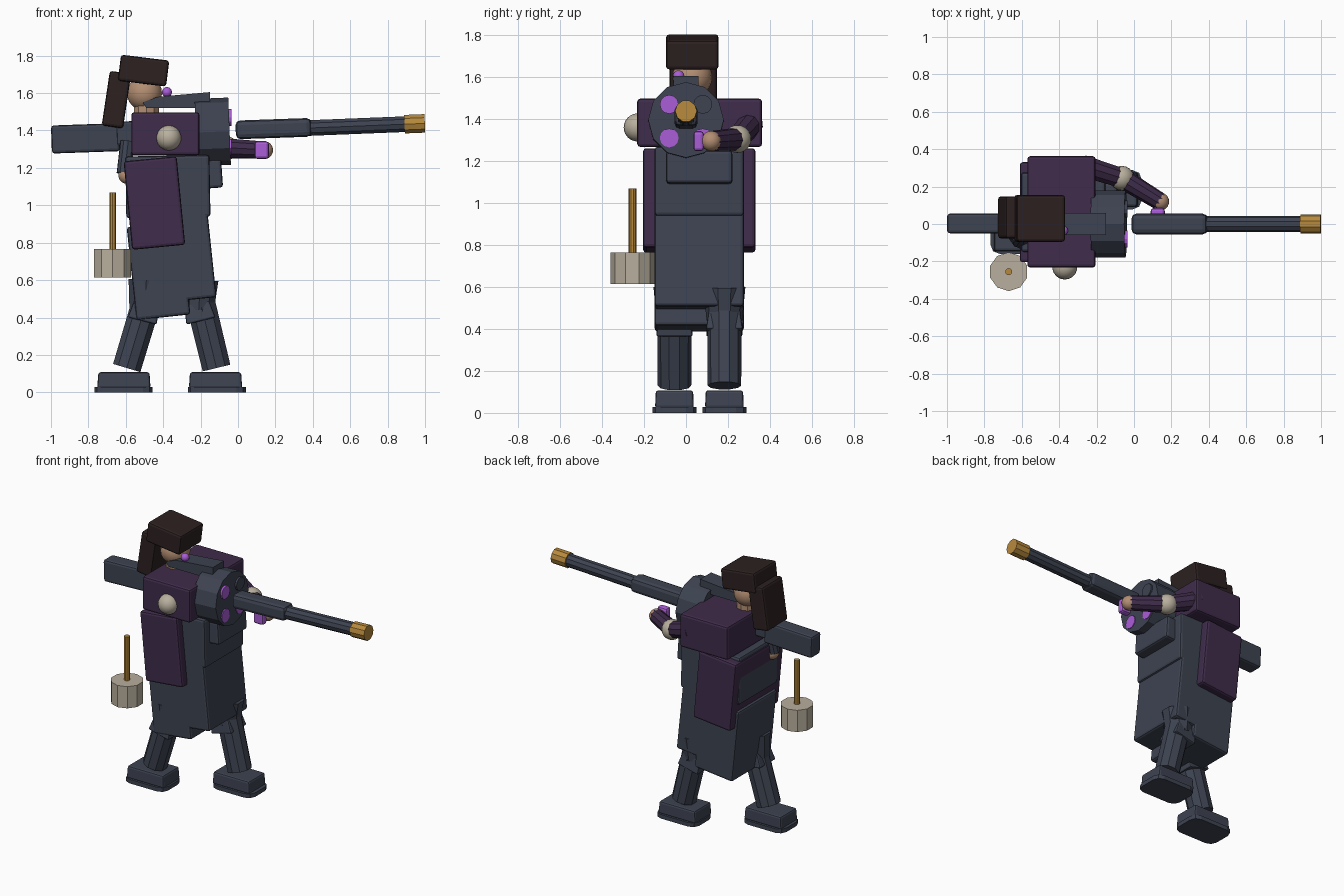
import bpy, bmesh, math
from mathutils import Vector

if "Cube" in bpy.data.objects:
    bpy.data.objects.remove(bpy.data.objects["Cube"], do_unlink=True)


def material(name, r, g, b):
    m = bpy.data.materials.new(name)
    m.use_nodes = True
    m.diffuse_color = (r, g, b, 1)
    m.node_tree.nodes["Principled BSDF"].inputs["Base Color"].default_value = (r, g, b, 1)
    return m


SLATE = material("slate", .047, .056, .082)
PLUM = material("plum", .05, .025, .07)
BLACK = material("dark brown", .026, .015, .015)
CREAM = material("cream", .48, .43, .34)
GOLD = material("gold", .47, .25, .045)
SKIN = material("skin", .45, .27, .17)
VIOLET = material("violet", .40, .11, .68)


def finish(name, bm, mat, smooth=False):
    mesh = bpy.data.meshes.new(name)
    bmesh.ops.recalc_face_normals(bm, faces=bm.faces)
    bm.to_mesh(mesh)
    bm.free()
    mesh.materials.append(mat)
    if smooth:
        mesh.shade_smooth()
    ob = bpy.data.objects.new(name, mesh)
    bpy.context.collection.objects.link(ob)
    return ob


def box(name, centre, size, mat, tilt=0, bevel=.015, taper=1):
    """Bevelled box, tilted about y; taper scales the top."""
    bm = bmesh.new()
    bmesh.ops.create_cube(bm, size=1)
    for v in bm.verts:
        k = taper if v.co.z > 0 else 1
        v.co = Vector((v.co.x * size[0] * k, v.co.y * size[1] * k, v.co.z * size[2]))
    ob = finish(name, bm, mat)
    ob.location = centre
    ob.rotation_euler.y = math.radians(tilt)
    if bevel:
        mod = ob.modifiers.new("soft edges", "BEVEL")
        mod.width = bevel
        mod.segments = 2
    return ob


def rod(name, a, b, r1, mat, r2=None, sides=10):
    """Faceted cylinder or cone between two points."""
    a, b = Vector(a), Vector(b)
    bm = bmesh.new()
    bmesh.ops.create_cone(bm, cap_ends=True, segments=sides, radius1=r1,
                          radius2=r1 if r2 is None else r2, depth=(b - a).length)
    bmesh.ops.rotate(bm, verts=bm.verts, matrix=Vector((0, 0, 1)).rotation_difference(b - a).to_matrix())
    ob = finish(name, bm, mat)
    ob.location = (a + b) / 2
    return ob


def ball(name, centre, r, mat):
    bm = bmesh.new()
    bmesh.ops.create_uvsphere(bm, u_segments=18, v_segments=12, radius=r)
    ob = finish(name, bm, mat, True)
    ob.location = centre
    return ob


# Head
box("hat", (-.505, .03, 1.72), (.26, .25, .14), BLACK, 7)
box("back_hair", (-.65, .035, 1.565), (.115, .225, .295), BLACK, 8.5)
ball("head", (-.5, .03, 1.6), .095, SKIN)
rod("neck", (-.49, .03, 1.45), (-.49, .03, 1.54), .07, SKIN)
ball("eye", (-.38, -.035, 1.605), .027, VIOLET)

# Body and coat
box("shoulder_block", (-.388, .065, 1.382), (.365, .595, .23), PLUM)
box("coat_cape", (-.447, .063, 1.012), (.285, .535, .475), PLUM, -5.5)
box("torso", (-.375, .063, 1.1), (.45, .425, .33), SLATE, -1)
box("chest_pouch", (-.2, .063, 1.165), (.23, .315, .155), SLATE, -4)
box("coat_front", (-.29, .063, .735), (.30, .425, .485), SLATE, -6)
box("coat_back", (-.425, .063, .65), (.29, .425, .50), SLATE, -6)

# Legs and feet: the near leg trails, the far leg leads
for side, hip, foot, y in (("right", -.49, -.61, -.055), ("left", -.2, -.12, .183)):
    ankle = foot + (.015 if side == "right" else .005)
    rod(side + "_thigh", (hip, y, .60), (hip - .01, y, .44), .10, SLATE, .085)
    rod(side + "_shin", (hip, y, .48), (ankle, y, .13), .082, SLATE, .08, 10)
    box(side + "_knee", (hip - .01, y, .43), (.16, .175, .10), SLATE,
        14 if side == "right" else -14, .01, .85)
    box(side + "_boot", (foot, y, .065), (.285, .185, .085), SLATE, 0, .012, .96)
    sole = box(side + "_sole", (foot + (-.003 if side == "right" else .007), y, .014),
               (.31, .21, .028), SLATE, 0, 0)
    bm = bmesh.new()
    bm.from_mesh(sole.data)
    upright = [e for e in bm.edges if abs(e.verts[0].co.z - e.verts[1].co.z) > .01]
    bmesh.ops.bevel(bm, geom=upright, offset=.05, segments=2, profile=.5, affect="EDGES")
    bm.to_mesh(sole.data)
    bm.free()

# Left arm reaching forward
shoulder, elbow, hand = (-.27, .31, 1.38), (-.065, .245, 1.305), (.14, .12, 1.295)
rod("left_upper_arm", shoulder, elbow, .06, PLUM, .055)
ball("left_elbow", elbow, .066, CREAM)
rod("left_forearm", elbow, hand, .055, PLUM, .048)
ball("left_hand", hand, .048, SKIN)
box("fore_grip", (.127, .06, 1.295), (.075, .05, .095), VIOLET)

# Right arm folded behind the stock
ball("right_elbow", (-.37, -.23, 1.36), .067, CREAM)
rod("rear_grip", (-.59, -.06, 1.34), (-.61, -.09, 1.17), .04, SLATE)
ball("right_hand", (-.595, -.09, 1.16), .045, SKIN)

# Shouldered cannon, rising slightly along its length


def axis(x, y=0):
    return (x, y, 1.398 + .04 * x)


box("stock", (-.815, .003, 1.358), (.365, .105, .15), SLATE, -2)
box("receiver", (-.42, 0, 1.39), (.46, .11, .13), SLATE, -2)
rod("drum", axis(-.225), axis(-.045), .18, SLATE, sides=12)
box("fore_stock", (.19, 0, 1.41), (.405, .11, .10), SLATE, -2, .025)
rod("barrel", axis(.38), axis(.9), .044, SLATE, sides=10)
rod("muzzle", axis(.89), axis(.999), .052, GOLD, sides=10)

# Sloped sight rail above the drum
profile = [(-.51, 1.55), (-.43, 1.58), (-.15, 1.605), (-.15, 1.52), (-.49, 1.52)]
bm = bmesh.new()
face = bm.faces.new([bm.verts.new((x, -.06, z)) for x, z in profile])
extruded = bmesh.ops.extrude_face_region(bm, geom=[face])
bmesh.ops.translate(bm, vec=(0, .12, 0),
                    verts=[g for g in extruded["geom"] if isinstance(g, bmesh.types.BMVert)])
finish("sight_rail", bm, SLATE)

# Glowing ports on the drum face, one of them unlit
for y in (-.08, .08):
    for z in (1.31, 1.47):
        lit = y < 0 or z < 1.4
        rod("drum_port", (-.06, y, z), (-.036, y, z), .045, VIOLET if lit else SLATE, sides=12)

# Hanging mallet
rod("mallet_head", (-.67, -.255, .615), (-.67, -.255, .765), .104, CREAM)
rod("mallet_handle", (-.67, -.255, .75), (-.67, -.255, 1.068), .019, GOLD)
